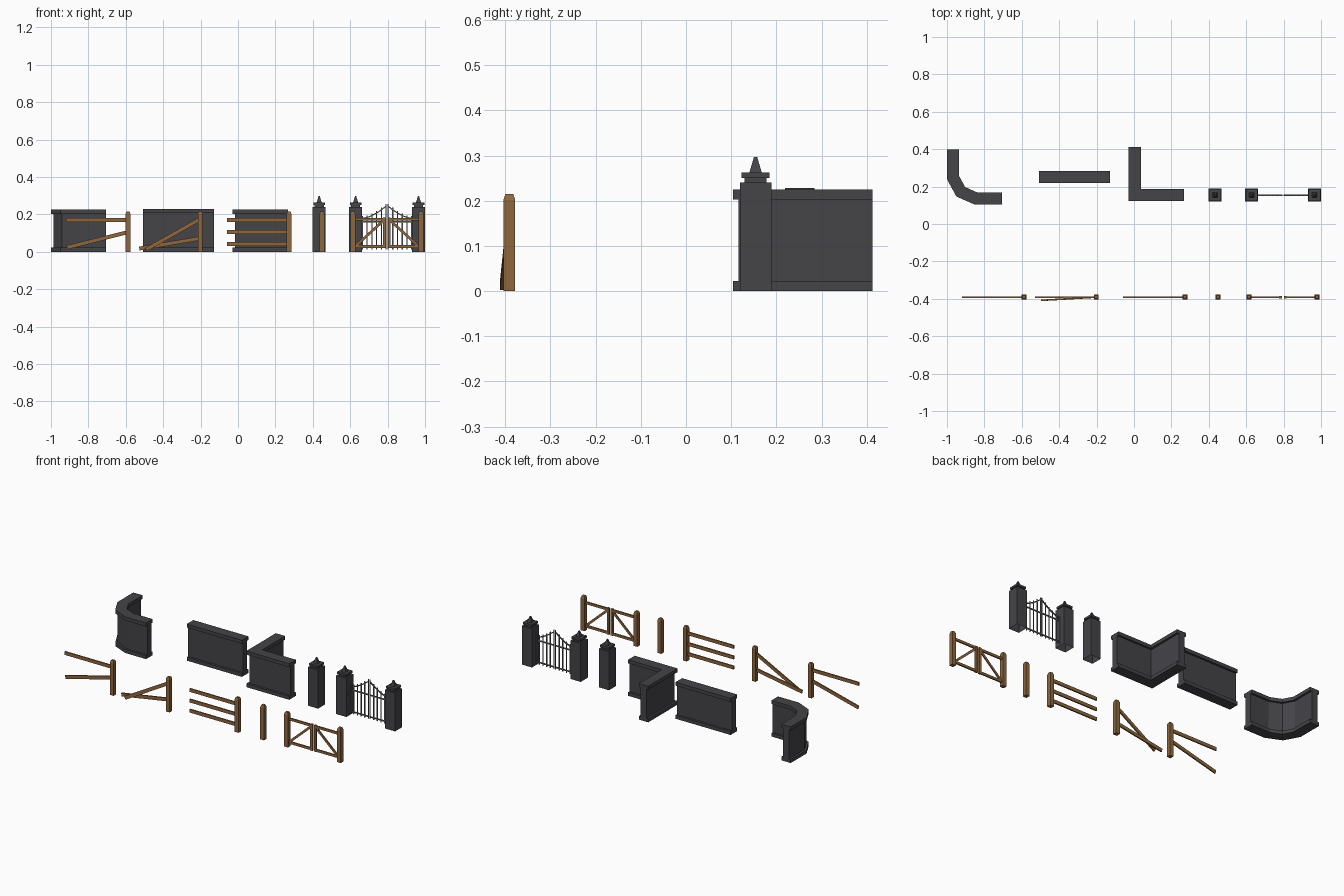
import bpy, bmesh, math
from mathutils import Vector, Matrix

if "Cube" in bpy.data.objects:
    bpy.data.objects.remove(bpy.data.objects["Cube"])


def mat(name, col):
    m = bpy.data.materials.new(name)
    m.diffuse_color = (*col, 1)
    m.use_nodes = True
    m.node_tree.nodes["Principled BSDF"].inputs["Base Color"].default_value = m.diffuse_color
    return m


STONE = mat("dark stone", (0.058, 0.057, 0.064))
WOOD = mat("brown wood", (0.27, 0.135, 0.048))
IRON = mat("grey iron", (0.14, 0.14, 0.15))


def finish(bm, name, m):
    bmesh.ops.recalc_face_normals(bm, faces=bm.faces)
    me = bpy.data.meshes.new(name)
    bm.to_mesh(me)
    bm.free()
    me.materials.append(m)
    ob = bpy.data.objects.new(name, me)
    bpy.context.collection.objects.link(ob)
    return ob


def loft(bm, rings, cap_start=True, cap_end=True):
    vs = [[bm.verts.new(p) for p in r] for r in rings]
    n = len(vs[0])
    for a, b in zip(vs, vs[1:]):
        for i in range(n):
            bm.faces.new((a[i], a[(i + 1) % n], b[(i + 1) % n], b[i]))
    if cap_start:
        bm.faces.new(vs[0][::-1])
    if cap_end:
        bm.faces.new(vs[-1])


def stack(bm, x, y, levels, **kw):
    """Square column from (half width, height) levels."""
    loft(bm, [[(x + sx * h, y + sy * h, z) for sx, sy in
               ((-1, -1), (1, -1), (1, 1), (-1, 1))] for h, z in levels], **kw)


def beam(bm, p, q, height, thick):
    """Rectangular bar from p to q; height lies in the xz plane."""
    p, q = Vector(p), Vector(q)
    d = (q - p).normalized()
    side = Vector((0, 1, 0))
    side = (side - d * side.dot(d)).normalized()
    up = d.cross(side)
    loft(bm, [[c + up * a * height / 2 + side * b * thick / 2 for a, b in
               ((-1, -1), (1, -1), (1, 1), (-1, 1))] for c in (p, q)])


# ---- stone walls: stepped profile swept along a mitred path
def wall(name, path, top=0.225):
    o, i = 0.0325, 0.0195
    half = [(o, 0), (o, 0.022), (i, 0.022), (i, top - 0.022), (o, top - 0.022), (o, top)]
    prof = half + [(-w, z) for w, z in reversed(half)]
    pts = [Vector(p) for p in path]
    rings = []
    for k, p in enumerate(pts):
        dirs = []
        if k > 0:
            dirs.append((p - pts[k - 1]).normalized())
        if k < len(pts) - 1:
            dirs.append((pts[k + 1] - p).normalized())
        norms = [Vector((-d.y, d.x)) for d in dirs]
        n = sum(norms, Vector((0, 0))).normalized()
        n /= n.dot(norms[0])
        rings.append([(p.x + n.x * w, p.y + n.y * w, z) for w, z in prof])
    bm = bmesh.new()
    loft(bm, rings)
    finish(bm, name, STONE)


wall("curved_wall", [(-0.9675, 0.397), (-0.9675, 0.248), (-0.926, 0.172),
                     (-0.844, 0.136), (-0.707, 0.136)])
wall("straight_wall", [(-0.507, 0.252), (-0.127, 0.252)], 0.228)
wall("corner_wall", [(0.004, 0.413), (0.004, 0.155), (0.268, 0.155)])

# ---- stone pillars with stepped cap and spire
PY = 0.154
for name, x in (("single_pillar", 0.434), ("gate_pillar_left", 0.629),
                ("gate_pillar_right", 0.965)):
    bm = bmesh.new()
    stack(bm, x, PY, [(0.035, 0), (0.035, 0.24), (0.0245, 0.24), (0.0245, 0.25),
                      (0.031, 0.25), (0.031, 0.263), (0.0135, 0.263), (0.0035, 0.297)],
          cap_start=False)
    finish(bm, name, STONE)

# ---- iron gate: two mirrored leaves with a rising top rail
GX = 0.797


def arch(t):          # t = 0 at the pillar, 1 at the middle
    return 0.178 + 0.066 * t ** 1.6


for name, s in (("iron_gate_left", -1), ("iron_gate_right", 1)):
    bm = bmesh.new()
    X = lambda t: GX + s * (0.132 - 0.127 * t)
    for k in range(6):
        t = k / 5
        beam(bm, (X(t), PY, 0.012), (X(t), PY, arch(t) + 0.012), 0.0055, 0.005)
        if k < 5:
            beam(bm, (X(t), PY, arch(t)), (X(t + 0.2), PY, arch(t + 0.2)), 0.006, 0.006)
    for z in (0.025, 0.16):
        beam(bm, (X(0), PY, z), (X(1), PY, z), 0.007, 0.006)
    beam(bm, (X(0.92), PY - 0.008, 0.12), (X(0.92), PY + 0.008, 0.12), 0.006, 0.006)
    finish(bm, name, IRON)

# ---- wooden posts with chamfered tops
FY = -0.391
for name, x in (("broken_fence_post", -0.588), ("collapsed_fence_post", -0.202),
                ("fence_post", 0.273), ("single_post", 0.449),
                ("wood_gate_post_left", 0.614), ("wood_gate_post_right", 0.978)):
    bm = bmesh.new()
    stack(bm, x, FY, [(0.013, 0), (0.013, 0.202), (0.0085, 0.215)])
    finish(bm, name, WOOD)

# ---- wooden rails: intact, drooping and collapsed
RAILS = {
    "fence_rails": [((-0.058, FY, z), (0.273, FY, z)) for z in (0.171, 0.105, 0.042)],
    "broken_rails": [((-0.92, FY, 0.171), (-0.588, FY, 0.171)),
                     ((-0.915, FY, 0.023), (-0.588, FY, 0.105))],
    "collapsed_rails": [((-0.492, FY - 0.017, 0.012), (-0.202, FY, 0.175)),
                        ((-0.528, FY, 0.017), (-0.202, FY, 0.072))],
}
for name, rails in RAILS.items():
    bm = bmesh.new()
    for p, q in rails:
        beam(bm, p, q, 0.021, 0.008)
    finish(bm, name, WOOD)

# ---- wooden gate: two mirrored braced leaves
for name, s in (("wood_gate_left", -1), ("wood_gate_right", 1)):
    bm = bmesh.new()
    a, b = 0.796 + s * 0.172, 0.796 + s * 0.005
    for z in (0.174, 0.028):
        beam(bm, (a, FY, z), (b, FY, z), 0.015, 0.009)
    m = b + s * 0.0075
    beam(bm, (m, FY, 0.019), (m, FY, 0.184), 0.015, 0.012)
    beam(bm, (a - s * 0.008, FY, 0.034), (b + s * 0.014, FY, 0.166), 0.014, 0.007)
    finish(bm, name, WOOD)
